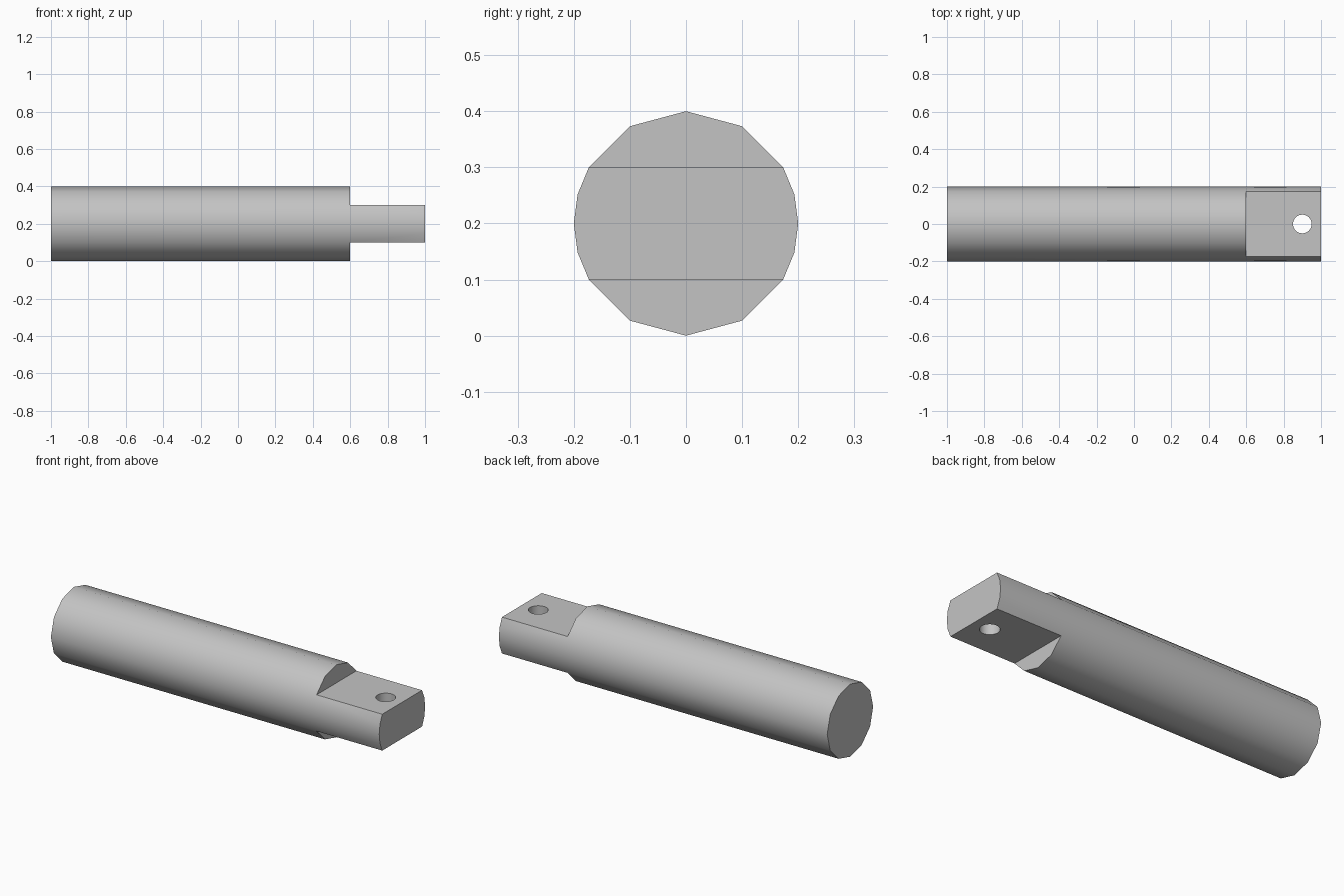
import bpy, bmesh
from math import radians, cos, sin

if "Cube" in bpy.data.objects:
    bpy.data.objects.remove(bpy.data.objects["Cube"], do_unlink=True)

RADIUS, END, SHOULDER = 0.2, 1.0, 0.6

steel = bpy.data.materials.new("grey steel")
steel.use_nodes = True
steel.diffuse_color = (0.55, 0.55, 0.55, 1)
steel.node_tree.nodes["Principled BSDF"].inputs["Base Color"].default_value = steel.diffuse_color

bm = bmesh.new()


def ring(x, angles):
    """Vertices on the rod's round section at x, keyed by angle."""
    return {a % 360: bm.verts.new((x, RADIUS * cos(radians(a)), RADIUS + RADIUS * sin(radians(a))))
            for a in angles}


# Twelve-sided butt end, and the finer sides of the flattened tongue
butt = ring(-END, range(0, 360, 30))
shoulder = ring(SHOULDER, [*range(30, 151, 30), *range(210, 331, 30)])
tip = ring(END, [*range(-30, 31, 15), *range(150, 211, 15)])
bm.faces.new(butt.values())
bm.faces.new(tip.values())

for base in (0, 180):
    # Rounded back above or below the tongue
    arc = [base + a for a in range(30, 151, 30)]
    for a, b in zip(arc, arc[1:]):
        bm.faces.new((butt[a], butt[b], shoulder[b], shoulder[a]))

    # Shoulder step and flat of the tongue
    bm.faces.new([shoulder[a] for a in arc])
    bm.faces.new((shoulder[arc[0]], shoulder[arc[-1]], tip[arc[-1]], tip[arc[0]]))

    # Side bands running the full length
    for sign in (1, -1):
        corner, middle = (base + sign * 30) % 360, (base + sign * 15) % 360
        bm.faces.new((butt[corner], shoulder[corner], tip[middle]))
        bm.faces.new((shoulder[corner], tip[corner], tip[middle]))
        bm.faces.new((butt[corner], tip[middle], butt[base]))
        bm.faces.new((butt[base], tip[middle], tip[base]))

bmesh.ops.recalc_face_normals(bm, faces=bm.faces)
mesh = bpy.data.meshes.new("rod")
bm.to_mesh(mesh)
bm.free()
mesh.materials.append(steel)
rod = bpy.data.objects.new("rod", mesh)
bpy.context.collection.objects.link(rod)

# Pin hole through the tongue
bpy.ops.mesh.primitive_cylinder_add(vertices=32, radius=0.05, depth=0.6, location=(0.9, 0, RADIUS))
cutter = bpy.context.object
cutter.name = "pin_hole_cutter"
cutter.hide_render = True
cutter.data.materials.append(steel)

hole = rod.modifiers.new("pin hole", "BOOLEAN")
hole.operation = "DIFFERENCE"
hole.solver = "EXACT"
hole.object = cutter

bpy.ops.object.select_all(action="DESELECT")
rod.select_set(True)
bpy.context.view_layer.objects.active = rod
bpy.ops.object.modifier_apply(modifier=hole.name)
bpy.data.objects.remove(cutter, do_unlink=True)
bpy.ops.object.shade_smooth_by_angle(angle=radians(40))
